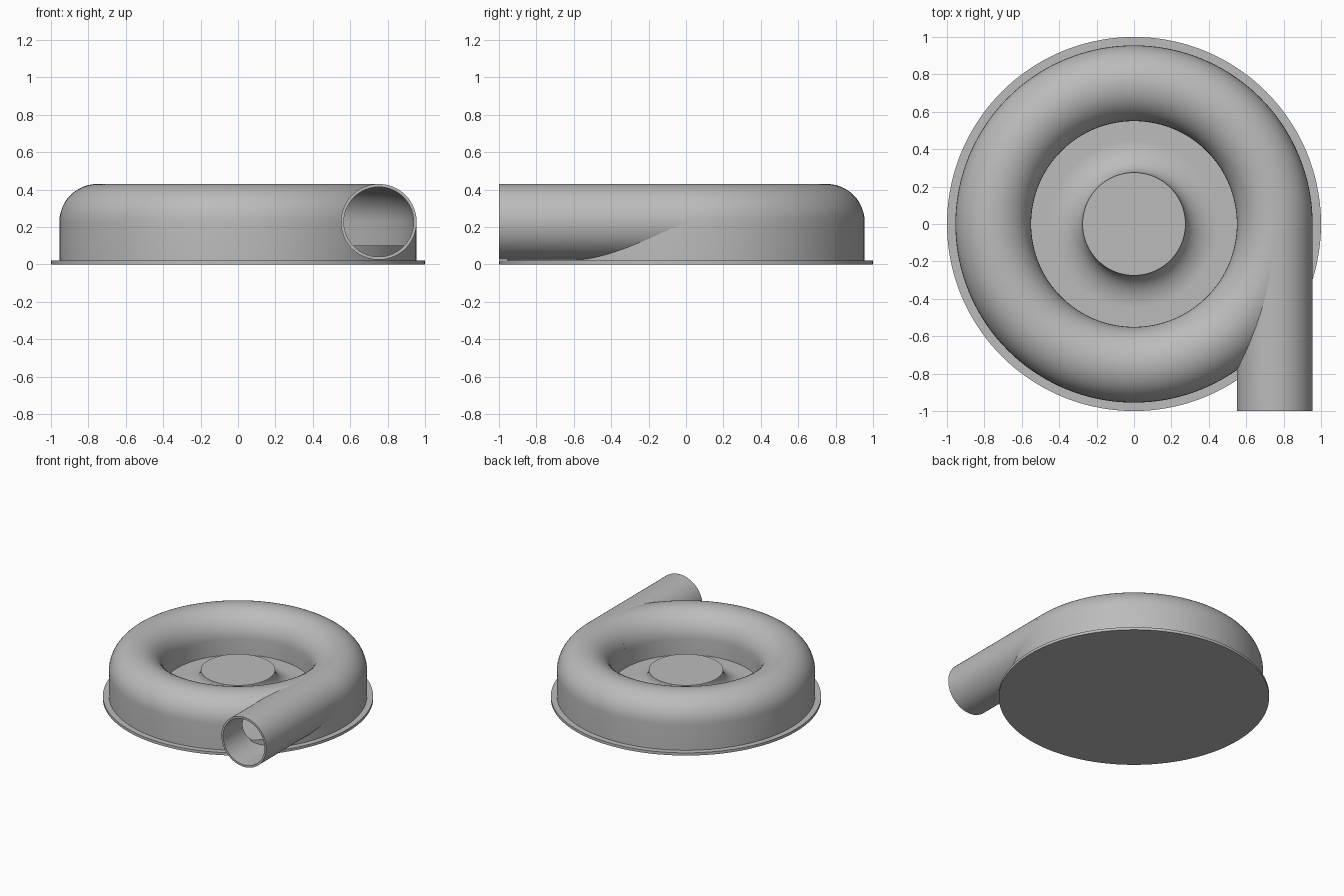
import bpy, bmesh, math
from mathutils import Matrix, Vector

if "Cube" in bpy.data.objects:
    bpy.data.objects.remove(bpy.data.objects["Cube"], do_unlink=True)

grey = bpy.data.materials.new("cast grey")
grey.use_nodes = True
COLOUR = (0.5, 0.5, 0.5, 1)
grey.diffuse_color = COLOUR
grey.node_tree.nodes["Principled BSDF"].inputs["Base Color"].default_value = COLOUR

RING = 0.7525    # radius of the volute centre line
MID = 0.2275     # height of the volute centre line
TUBE = 0.2025    # outer tube radius
WALL = 0.015
FLOOR = 0.1


def arc(cx, cz, rx, rz, start, end, steps=24):
    """Points (r, z) along an elliptical arc, angles in degrees."""
    angles = [math.radians(start + (end - start) * i / steps) for i in range(steps + 1)]
    return [(cx + rx * math.cos(a), cz + rz * math.sin(a)) for a in angles]


def lathe(name, profile, closed=True, steps=144, matrix=Matrix()):
    """Spin an (r, z) profile around the z axis."""
    bm = bmesh.new()
    verts = [bm.verts.new((r, 0, z)) for r, z in profile]
    edges = [bm.edges.new(pair) for pair in zip(verts, verts[1:])]
    if closed:
        edges.append(bm.edges.new((verts[-1], verts[0])))
    bmesh.ops.spin(bm, geom=verts + edges, cent=(0, 0, 0), axis=(0, 0, 1),
                   angle=math.tau, steps=steps, use_duplicate=False)
    bmesh.ops.remove_doubles(bm, verts=bm.verts, dist=1e-5)
    bmesh.ops.recalc_face_normals(bm, faces=bm.faces)
    bm.transform(matrix)
    mesh = bpy.data.meshes.new(name)
    bm.to_mesh(mesh)
    bm.free()
    mesh.materials.append(grey)
    obj = bpy.data.objects.new(name, mesh)
    bpy.context.collection.objects.link(obj)
    return obj


def cut(obj, cutter):
    """Subtract a cutter from an object and apply the result."""
    mod = obj.modifiers.new("cut", 'BOOLEAN')
    mod.operation = 'DIFFERENCE'
    mod.solver = 'EXACT'
    mod.object = cutter
    bpy.context.view_layer.objects.active = obj
    bpy.ops.object.modifier_apply(modifier=mod.name)


# Base flange, floor slab and flared hub in one turned piece
hub_top = 0.235
flare = arc(0.45, hub_top, 0.175, hub_top - FLOOR, 180, 270)
base = lathe("base_and_hub",
             [(0, 0), (1, 0), (1, 0.022), (0.95, 0.022), (0.95, FLOOR)]
             + flare[::-1] + [(0, hub_top)], closed=False)

# Hollow volute housing
inner = TUBE - WALL
outer_skin = [(RING + TUBE, 0.015)] + arc(RING, MID, TUBE, TUBE, 0, 180) + [(RING - TUBE, 0.09)]
inner_skin = [(RING + inner, 0.015)] + arc(RING, MID, inner, inner, 0, 180) + [(RING - inner, 0.09)]
housing = lathe("volute_housing", outer_skin + inner_skin[::-1])

# Straight outlet pipe leaving along -y
along_front = Matrix.Translation(Vector((RING, 0, MID))) @ Matrix.Rotation(math.pi / 2, 4, 'X')
bore = inner - 0.001
pipe = lathe("outlet_pipe", [(bore, 0), (TUBE, 0), (TUBE, 1), (bore, 1)],
             steps=96, matrix=along_front)

# Open the housing into the pipe, and clear the pipe out of the volute
bore_cutter = lathe("bore_cutter", [(0, 0), (bore, 0), (bore, 1.1), (0, 1.1)],
                    closed=False, steps=96, matrix=along_front)
volute_cutter = lathe("volute_cutter", inner_skin)
cut(housing, bore_cutter)
cut(pipe, volute_cutter)
for helper in (bore_cutter, volute_cutter):
    bpy.data.objects.remove(helper, do_unlink=True)

# Smooth curves with crisp edges
bpy.ops.object.select_all(action='DESELECT')
for obj in (base, housing, pipe):
    obj.select_set(True)
bpy.context.view_layer.objects.active = base
bpy.ops.object.shade_smooth_by_angle(angle=math.radians(30))
